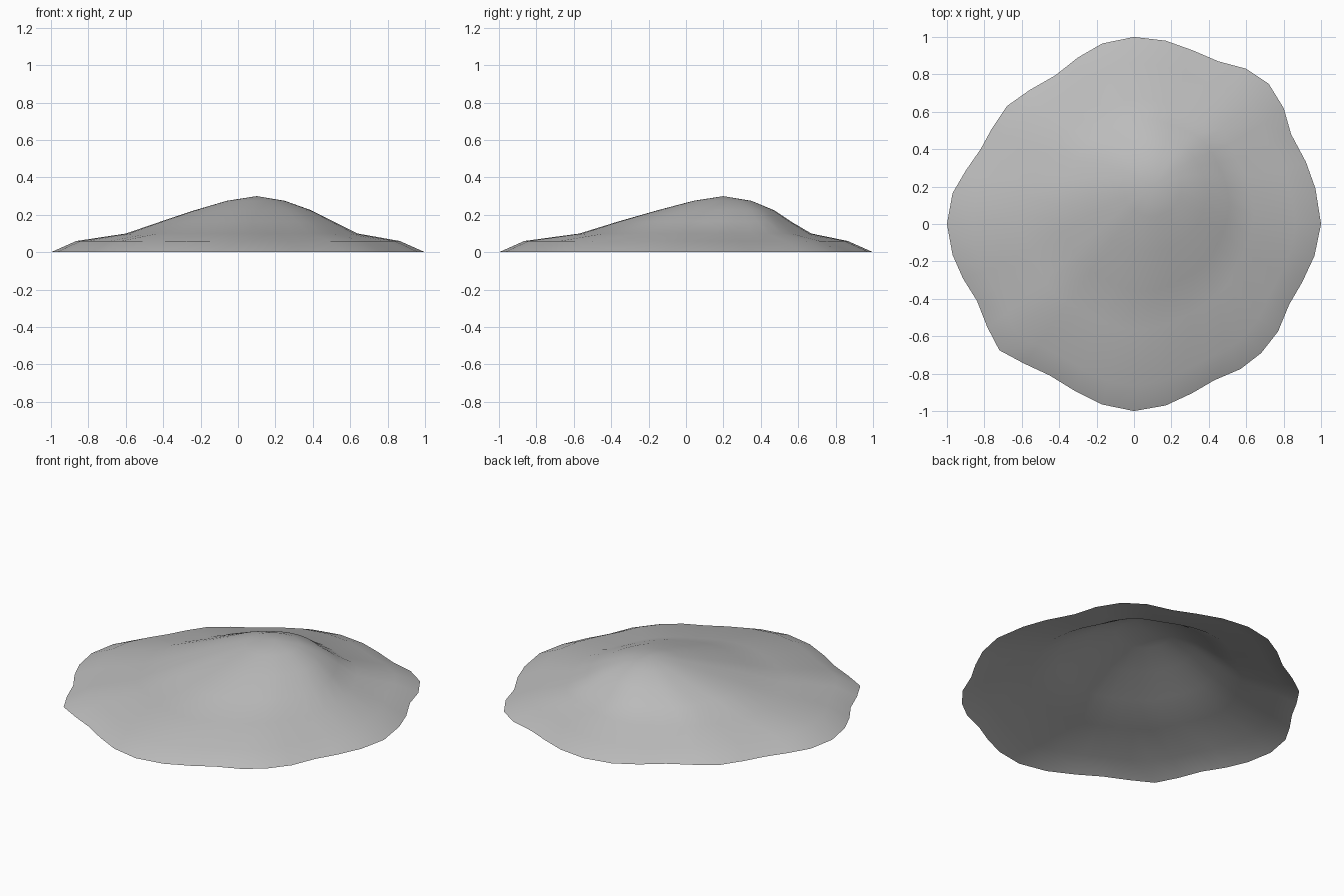
import bpy
import bmesh
from mathutils import Vector

cube = bpy.data.objects.get("Cube")
if cube:
    bpy.data.objects.remove(cube, do_unlink=True)

# Wavy ground outline, counter-clockwise from the left-hand tip
OUTLINE = [
    (1, 0), (.97, .19), (.92, .33), (.84, .48), (.8, .62), (.72, .75), (.6, .83), (.45, .87),
    (.31, .93), (.17, .98), (0, 1), (-.17, .965), (-.3, .89), (-.42, .795), (-.56, .715),
    (-.68, .63), (-.76, .51), (-.82, .4), (-.9, .285), (-.97, .165), (-1, 0), (-.97, -.165),
    (-.915, -.29), (-.84, -.41), (-.785, -.55), (-.72, -.675), (-.59, -.745), (-.45, -.81),
    (-.32, -.89), (-.17, -.965), (0, -1), (.17, -.97), (.31, -.905), (.43, -.835), (.57, -.775),
    (.68, -.69), (.77, -.575), (.83, -.43), (.9, -.31), (.965, -.17)]

# Contours from the ground up: centre x, centre y, height, radius
CONTOURS = [(0, 0, 0, 1), (0, 0, .06, .865), (.02, .05, .1, .62), (.05, .1, .165, .46),
            (.08, .16, .225, .31), (.095, .195, .275, .155)]
PEAK = (.1, .2, .3)


def make_material(name, color):
    mat = bpy.data.materials.new(name)
    mat.use_nodes = True
    mat.diffuse_color = color
    for node in mat.node_tree.nodes:
        if node.type == 'BSDF_PRINCIPLED':
            node.inputs["Base Color"].default_value = color
    return mat


def contour_ring(bm, cx, cy, height, radius):
    """One contour: the outline scaled down, rounder the higher it lies."""
    ring = []
    for x, y in OUTLINE:
        point = Vector((x, y, 0))
        point = point.lerp(point.normalized(), 1 - radius) * radius
        ring.append(bm.verts.new(point + Vector((cx, cy, height))))
    return ring


def build_mound():
    bm = bmesh.new()
    rings = [contour_ring(bm, *contour) for contour in CONTOURS]
    count = len(OUTLINE)

    # Sloping bands between neighbouring contours
    for low, high in zip(rings, rings[1:]):
        for i in range(count):
            j = (i + 1) % count
            bm.faces.new((low[i], low[j], high[j], high[i]))

    # Fan closing the summit; the underside stays open
    summit = bm.verts.new(PEAK)
    for i in range(count):
        bm.faces.new((rings[-1][i], rings[-1][(i + 1) % count], summit))

    for face in bm.faces:
        face.smooth = True
    mesh = bpy.data.meshes.new("mound")
    bm.to_mesh(mesh)
    bm.free()
    mound = bpy.data.objects.new("mound", mesh)
    bpy.context.collection.objects.link(mound)
    return mound


mound = build_mound()
mound.data.materials.append(make_material("stone grey", (.5, .5, .5, 1)))
